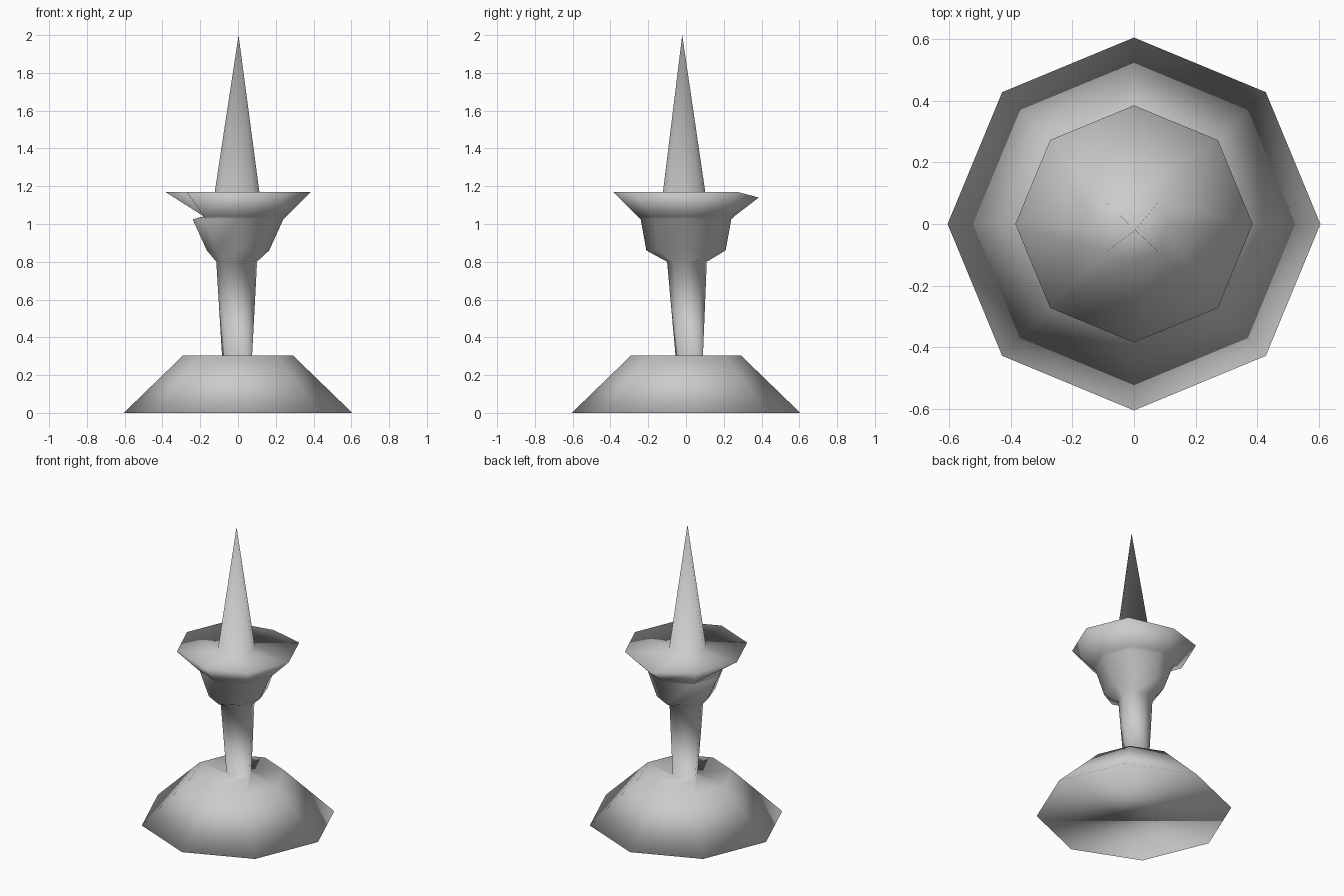
import bpy, bmesh, math

cube = bpy.data.objects.get("Cube")
if cube:
    bpy.data.objects.remove(cube, do_unlink=True)

SIDES = 8

grey = bpy.data.materials.new("plain grey")
grey.use_nodes = True
color = (0.6, 0.6, 0.6, 1)
grey.diffuse_color = color
grey.node_tree.nodes["Principled BSDF"].inputs["Base Color"].default_value = color

bm = bmesh.new()


def ring(z, rx, ry=None, cx=0, cy=0, twist=0):
    """One eight-sided loop of the welded shell."""
    ry = ry or rx
    angles = [2 * math.pi * i / SIDES + twist for i in range(SIDES)]
    return [bm.verts.new((cx + rx * math.cos(a), cy + ry * math.sin(a), z)) for a in angles]


def bridge(lower, upper):
    for i in range(SIDES):
        j = (i + 1) % SIDES
        bm.faces.new((lower[i], lower[j], upper[j], upper[i]))


# Foot
foot_bottom = ring(0, 0.605)
foot_top = ring(0.305, 0.29)
# Twisted stem
stem_bottom = ring(0.305, 0.08, 0.073, -0.005, 0.017, math.radians(40))
stem_top = ring(0.8, 0.108, 0.105, -0.007, 0.005)
# Bowl and flared rim
bowl_bottom = ring(0.86, 0.165, 0.21)
bowl_top = ring(1.025, 0.24)
flare = ring(1.04, 0.255)
rim = ring(1.17, 0.385)
# Spike
spike_bottom = ring(1.17, 0.118, 0.112, -0.005, -0.01)

# Dented flare on the right and drooping rim at the back
flare[SIDES // 2].co.x = -0.18
rim[SIDES // 4].co.z = 1.14

loops = [foot_bottom, foot_top, stem_bottom, stem_top, bowl_bottom,
         bowl_top, flare, rim, spike_bottom]
for lower, upper in zip(loops, loops[1:]):
    bridge(lower, upper)

# Closed underside and spike point
bm.faces.new(foot_bottom[::-1])
tip = bm.verts.new((0.003, -0.02, 2))
for i in range(SIDES):
    bm.faces.new((spike_bottom[i], spike_bottom[(i + 1) % SIDES], tip))

bmesh.ops.recalc_face_normals(bm, faces=bm.faces)
for face in bm.faces:
    face.smooth = True

mesh = bpy.data.meshes.new("spiked_candlestick")
bm.to_mesh(mesh)
bm.free()
mesh.materials.append(grey)
obj = bpy.data.objects.new("spiked_candlestick", mesh)
bpy.context.collection.objects.link(obj)
